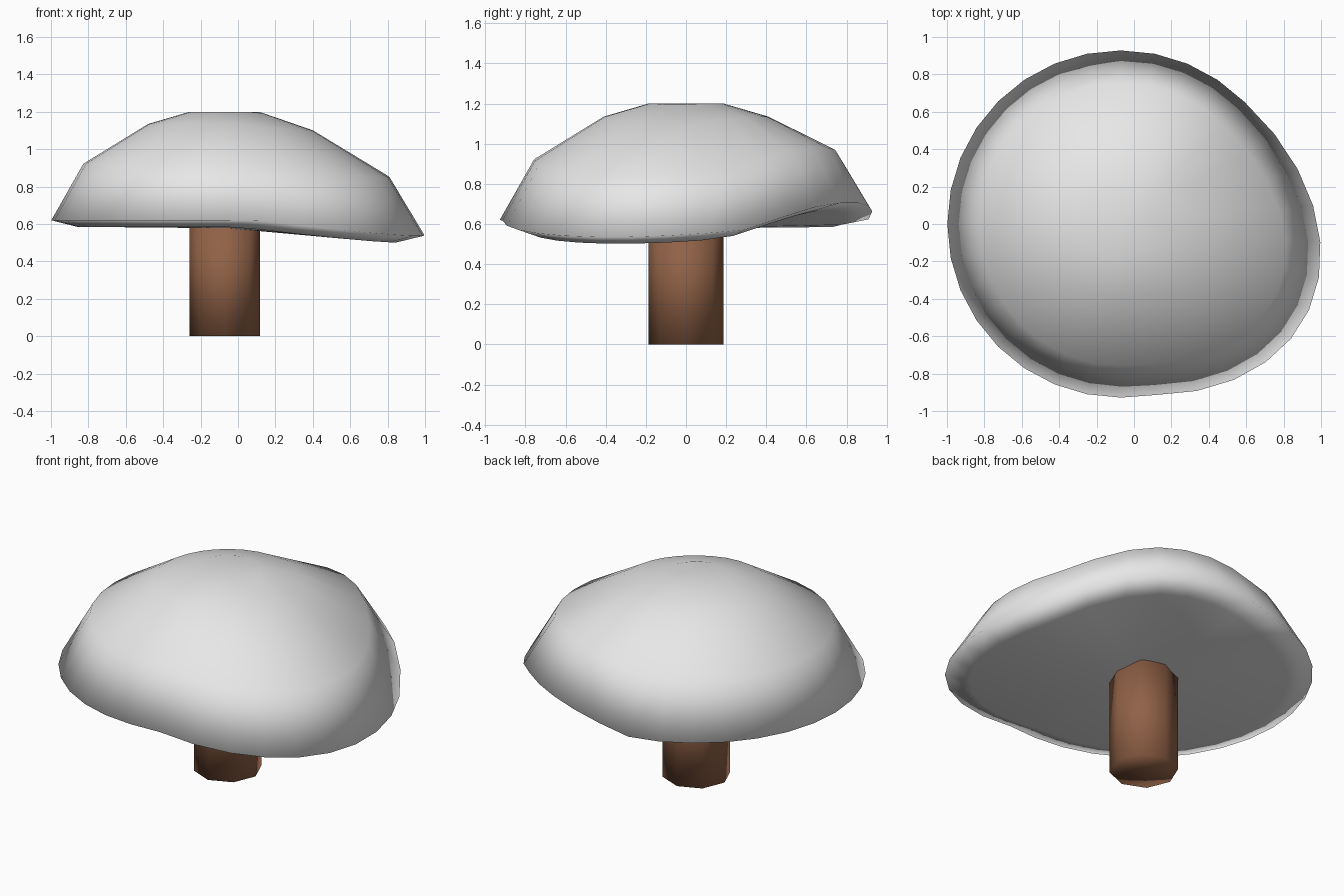
import bpy
import bmesh
import math
from mathutils import Vector

default = bpy.data.objects.get("Cube")
if default:
    bpy.data.objects.remove(default, do_unlink=True)

AXIS_X = -0.07


def make_material(name, rgb):
    mat = bpy.data.materials.new(name)
    mat.use_nodes = True
    color = (*rgb, 1.0)
    mat.diffuse_color = color
    bsdf = mat.node_tree.nodes["Principled BSDF"]
    bsdf.inputs["Base Color"].default_value = color
    bsdf.inputs["Roughness"].default_value = 0.8
    return mat


def lathe(name, profile, sides, mat, reshape=None):
    """Turn a (radius, height) profile around the axis; zero radius is a pole."""
    bm = bmesh.new()
    rings = []
    for r, z in profile:
        count = sides if r else 1
        angles = [2 * math.pi * i / sides for i in range(count)]
        rings.append([bm.verts.new((AXIS_X + r * math.cos(a), r * math.sin(a), z))
                      for a in angles])
    for low, high in zip(rings, rings[1:]):
        for i in range(sides):
            j = (i + 1) % sides
            if len(low) == 1:
                bm.faces.new((low[0], high[j], high[i]))
            elif len(high) == 1:
                bm.faces.new((low[i], low[j], high[0]))
            else:
                bm.faces.new((low[i], low[j], high[j], high[i]))
    if reshape:
        for v in bm.verts:
            v.co = reshape(v.co)
    bmesh.ops.recalc_face_normals(bm, faces=bm.faces)
    for f in bm.faces:
        f.smooth = True
    mesh = bpy.data.meshes.new(name)
    bm.to_mesh(mesh)
    bm.free()
    mesh.materials.append(mat)
    obj = bpy.data.objects.new(name, mesh)
    bpy.context.collection.objects.link(obj)
    return obj


# Soft pulls on the cap: centre, reach, movement
PULLS = (
    (Vector((0.815, -0.27, 0.62)), 0.97, Vector((0.15, -0.105, -0.085))),
    (Vector((0.36, 0.815, 0.62)), 0.63, Vector((0, 0, 0.087))),
)


def warp(co):
    moved = co.copy()
    for centre, reach, move in PULLS:
        t = max(0.0, 1 - (co - centre).length / reach)
        moved += move * t * (2 - t)
    return moved


grey = make_material("pale grey", (0.8, 0.8, 0.8))
brown = make_material("bark brown", (0.28, 0.12, 0.062))

# Cap: underside, rim, dome and flat crown
lathe("mushroom_cap",
      [(0, 0.585), (0.79, 0.585), (0.928, 0.62), (0.757, 0.922),
       (0.41, 1.135), (0.188, 1.2), (0, 1.2)],
      32, grey, warp)

# Stem: eight-sided post closed at both ends
lathe("stem", [(0, 0), (0.188, 0), (0.188, 0.6), (0, 0.6)], 8, brown)
